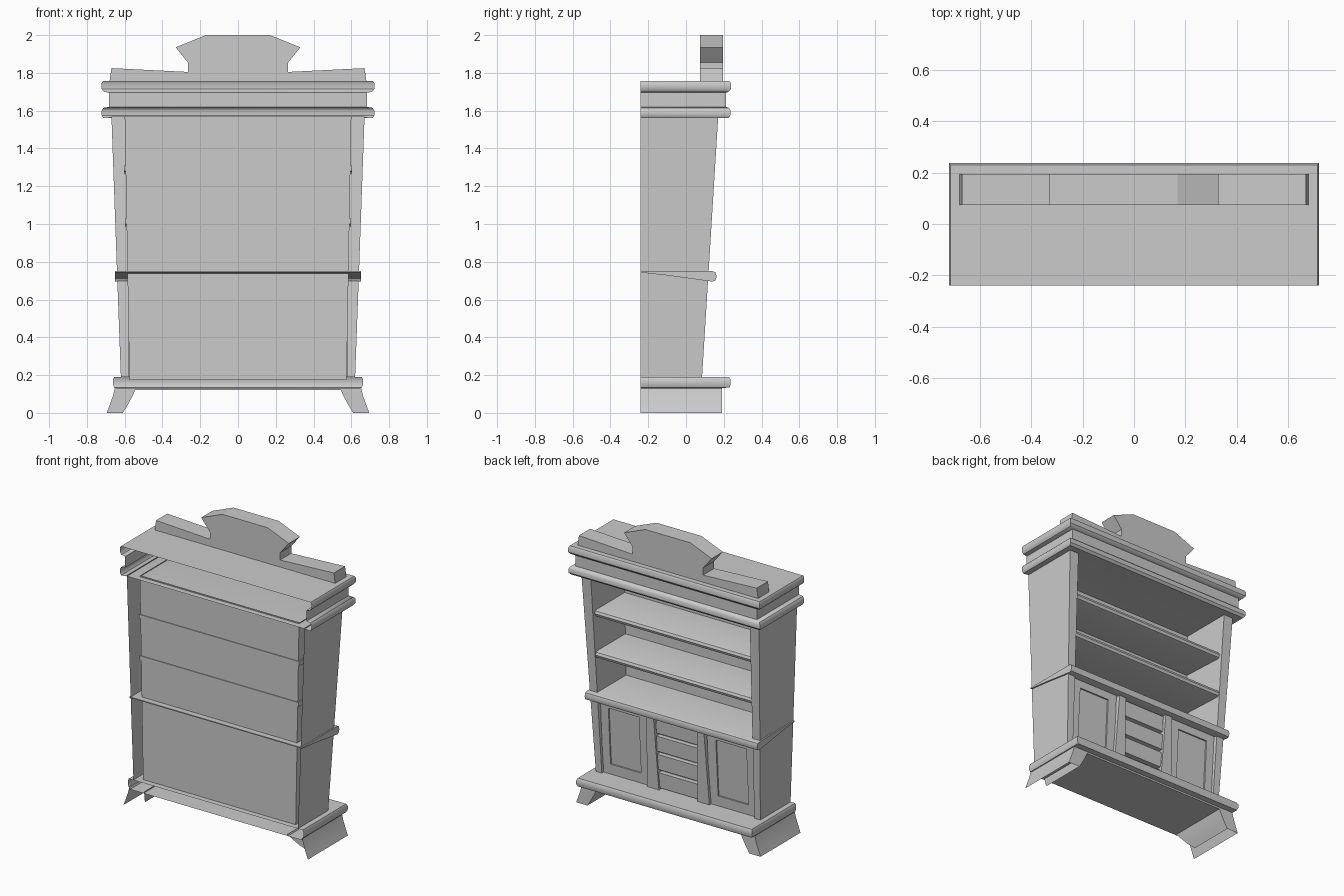
import bpy
import bmesh

if "Cube" in bpy.data.objects:
    bpy.data.objects.remove(bpy.data.objects["Cube"])


def loft(name, rings, closed=False, caps=(False, False), mirror=False, smooth=False):
    """Skin a list of equal-length point rings; open rings give open sheets."""
    bm = bmesh.new()
    vs = [[bm.verts.new(p) for p in r] for r in rings]
    n = len(rings[0])
    for a, b in zip(vs, vs[1:]):
        for i in range(n if closed else n - 1):
            j = (i + 1) % n
            bm.faces.new((a[i], a[j], b[j], b[i]))
    for use, ring in zip(caps, (vs[0], vs[-1])):
        if use:
            bm.faces.new(ring)
    bmesh.ops.recalc_face_normals(bm, faces=bm.faces)
    me = bpy.data.meshes.new(name)
    bm.to_mesh(me)
    bm.free()
    ob = bpy.data.objects.new(name, me)
    bpy.context.collection.objects.link(ob)
    bpy.context.view_layer.objects.active = ob
    for o in bpy.context.selected_objects:
        o.select_set(False)
    ob.select_set(True)
    if mirror:
        ob.modifiers.new("mirror", 'MIRROR').use_clip = False
    if smooth:
        bpy.ops.object.shade_smooth_by_angle(angle=0.7)
    return ob


def u_shape(name, profile):
    """Moulding around front and both sides, open at the rear."""
    return loft(name, [[(-x, -.24, z), (-x, y, z), (x, y, z), (x, -.24, z)]
                       for x, y, z in profile], caps=(True, True), smooth=True)


def extrude_x(name, x0, x1, prof, **kw):
    return loft(name, [[(x, y, z) for y, z in prof] for x in (x0, x1)],
                closed=True, caps=(True, True), **kw)


def extrude_y(name, y0, y1, prof, **kw):
    return loft(name, [[(x, y, z) for x, z in prof] for y in (y0, y1)],
                closed=True, caps=(True, True), **kw)


def lean(z):
    """Depth of the leaning open face at height z."""
    return .085 + .062 * (z - .19)


def side_x(z):
    """Inner half width of the carcass at height z."""
    return .575 + .018 * (z - .19)


# Plinth and bracket feet
u_shape("plinth", [(.645, .19, .12), (.65, .19, .132), (.655, .23, .134),
                   (.662, .236, .15), (.662, .236, .175), (.655, .228, .19)])
loft("bracket_foot",
     [[(xo, -.24, z), (xo, .19, z), (xi, .19, z), (xi, yb, z)]
      for xo, xi, yb, z in [(.652, .54, -.24, .13), (.662, .558, -.21, .09),
                            (.68, .585, -.17, .04), (.695, .61, -.13, 0)]],
     mirror=True, smooth=True)

# Side walls with corner posts, hollow and open at the rear
loft("side_wall",
     [[(xo, -.24, z), (xo, lean(z), z), (side_x(z), lean(z), z), (side_x(z), -.2, z)]
      for xo, z in [(.62, .19), (.64, .73), (.67, 1.57)]], mirror=True)

# Rear panel
loft("rear_panel", [[(s * side_x(z), y, z) for s, y in
                     ((-1, -.2), (1, -.2), (1, -.19), (-1, -.19))]
                    for z in (.175, 1.57)], closed=True, caps=(True, True))

# Shelves with rounded noses
for z in (1.03, 1.31):
    w = side_x(z) + .008
    extrude_x("shelf", -w, w,
              [(-.205, z), (-.205, z - .03), (.11, z - .045), (.125, z - .04),
               (.132, z - .022), (.125, z - .005), (.11, z)], smooth=True)

# Counter, thinner towards the rear
extrude_x("counter", -.65, .65,
          [(-.24, .75), (-.24, .743), (-.1, .728), (.14, .695), (.155, .70),
           (.163, .722), (.155, .745), (.14, .75)], smooth=True)

# Cornice: lower moulding, frieze, upper moulding in one hollow sweep
u_shape("cornice", [(.66, .19, 1.565), (.712, .222, 1.56), (.722, .236, 1.575),
                    (.722, .236, 1.60), (.712, .226, 1.615), (.683, .212, 1.62),
                    (.683, .212, 1.695), (.71, .225, 1.70), (.722, .238, 1.715),
                    (.722, .238, 1.745), (.715, .23, 1.757)])

# Crest: low wings and raised centre
half = [(.17, 2.0), (.33, 1.935), (.29, 1.885), (.265, 1.855), (.265, 1.805),
        (.67, 1.825), (.68, 1.755)]
extrude_y("crest", .075, .195, half + [(-x, z) for x, z in reversed(half)])


# Lower front, leaning with the carcass
def leaning(name, x0, x1, z0, z1, back, out, flare=0., **kw):
    return loft(name, [[(x0 - f, lean(z) - back, z), (x1 + f, lean(z) - back, z),
                        (x1 + f, lean(z) + out, z), (x0 - f, lean(z) + out, z)]
                       for z, f in ((z0, flare), (z1, 0))],
                closed=True, caps=(True, True), **kw)


leaning("front_backing", -.58, .58, .19, .72, .06, -.045)
leaning("door_panel", .29, .52, .26, .65, .05, -.03, mirror=True)
for x0, x1 in ((.225, .29), (.52, .578)):
    leaning("door_stile", x0, x1, .19, .715, .05, -.02, mirror=True)
for z0, z1 in ((.19, .26), (.65, .715)):
    leaning("door_rail", .285, .525, z0, z1, .05, -.02, mirror=True)
leaning("pilaster", .165, .215, .19, .715, .05, .0, flare=.02, mirror=True)

# Drawers
for i in range(4):
    z = .2 + i * .127
    leaning("drawer", -.155, .155, z, z + .105, .05, -.012)
